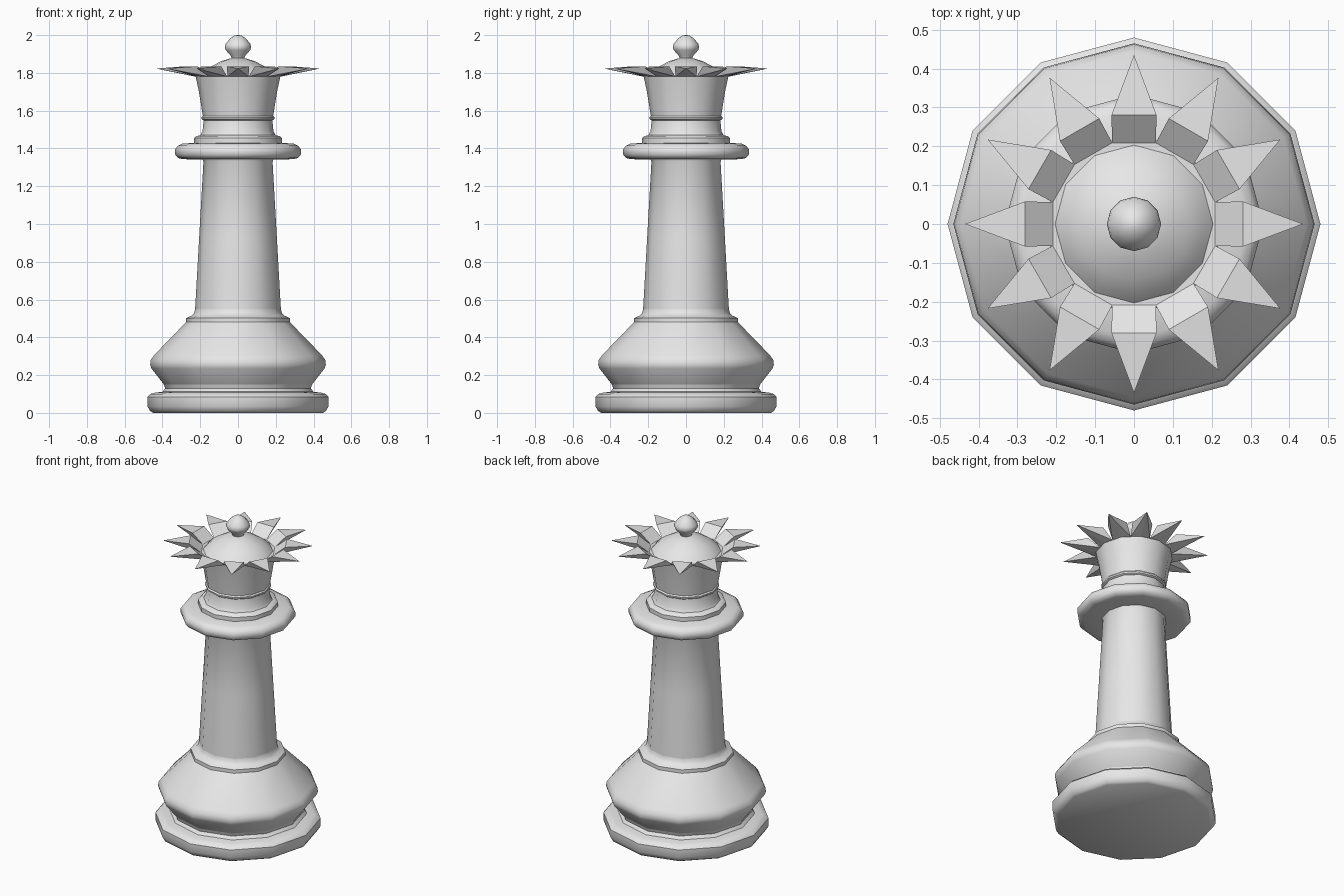
import bpy, bmesh
from math import cos, sin, pi, radians

cube = bpy.data.objects.get("Cube")
if cube:
    bpy.data.objects.remove(cube, do_unlink=True)

SIDES = 12
STEP = 2 * pi / SIDES

grey = bpy.data.materials.new("plain_grey")
grey.use_nodes = True
grey.diffuse_color = (0.8, 0.8, 0.8, 1)
grey.node_tree.nodes["Principled BSDF"].inputs["Base Color"].default_value = (0.8, 0.8, 0.8, 1)


def polar(r, a, z):
    return (r * cos(a), r * sin(a), z)


def finish(name, bm, smooth):
    bmesh.ops.recalc_face_normals(bm, faces=bm.faces)
    mesh = bpy.data.meshes.new(name)
    bm.to_mesh(mesh)
    bm.free()
    mesh.materials.append(grey)
    ob = bpy.data.objects.new(name, mesh)
    bpy.context.collection.objects.link(ob)
    bpy.ops.object.select_all(action='DESELECT')
    ob.select_set(True)
    bpy.context.view_layer.objects.active = ob
    if smooth:
        bpy.ops.object.shade_smooth_by_angle(angle=radians(40))
    return ob


def lathe(name, profile):
    """Turn (radius, height) points into a capped twelve-sided solid."""
    bm = bmesh.new()
    rings = [[bm.verts.new(polar(r, i * STEP, z)) for i in range(SIDES)]
             for r, z in profile]
    for low, high in zip(rings, rings[1:]):
        for i in range(SIDES):
            j = (i + 1) % SIDES
            bm.faces.new((low[i], low[j], high[j], high[i]))
    bm.faces.new(rings[0][::-1])
    bm.faces.new(rings[-1])
    return finish(name, bm, True)


# Foot disc and flared base
lathe("foot", [(.45, 0), (.465, .01), (.48, .035), (.48, .085), (.465, .1), (.44, .107),
               (.40, .112), (.385, .13), (.392, .15)])
lathe("base", [(.392, .15), (.458, .235), (.465, .255), (.462, .28), (.445, .305),
               (.275, .48), (.275, .502), (.245, .515), (.232, .53), (.227, .55)])
# Tapered column
lathe("column", [(.227, .55), (.205, .94), (.183, 1.33), (.19, 1.345)])
# Wide collar and the small step above it
lathe("collar", [(.19, 1.342), (.295, 1.343), (.318, 1.35), (.333, 1.368), (.333, 1.395),
                 (.318, 1.415), (.295, 1.425), (.2, 1.432)])
lathe("collar_step", [(.232, 1.425), (.232, 1.455), (.222, 1.465), (.2, 1.47),
                      (.188, 1.49), (.182, 1.55)])
# Neck bead and flaring crown cup
lathe("neck_bead", [(.182, 1.548), (.192, 1.555), (.193, 1.565), (.186, 1.573)])
lathe("crown_cup", [(.186, 1.57), (.194, 1.62), (.207, 1.7), (.224, 1.78)])
# Dome and finial
lathe("crown_dome", [(.205, 1.778), (.18, 1.806), (.145, 1.832), (.09, 1.862), (.03, 1.88)])
lathe("finial", [(.032, 1.875), (.038, 1.89), (.064, 1.92), (.07, 1.935), (.066, 1.953),
                 (.042, 1.982), (.02, 1.997), (.004, 2)])

# Crown points: one flat-sided spike on each side of the cup
bm = bmesh.new()
for i in range(SIDES):
    a = i * STEP
    left, right = (bm.verts.new(polar(.2165, a + s * STEP / 2, 1.78)) for s in (1, -1))
    mid = bm.verts.new(polar(.224, a, 1.78))
    top_l, top_r = (bm.verts.new(polar(.286, a + s * .205, 1.835)) for s in (1, -1))
    tip = bm.verts.new(polar(.435, a, 1.823))
    for face in ((left, right, top_r, top_l), (top_l, top_r, tip), (left, top_l, tip),
                 (top_r, right, tip), (left, tip, mid), (mid, tip, right),
                 (left, mid, right)):
        bm.faces.new(face)
finish("crown_points", bm, False)
